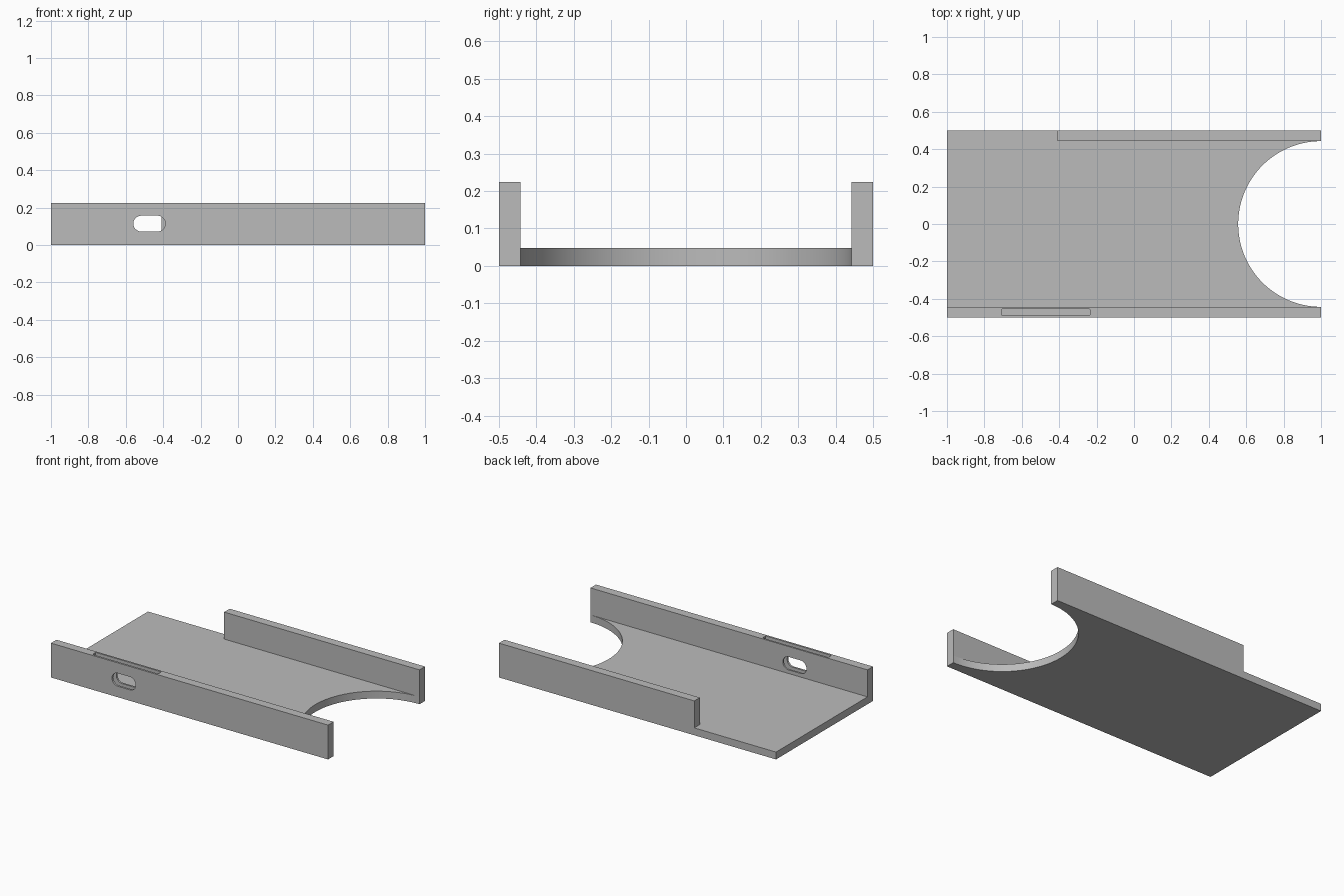
import bpy
import bmesh
from math import cos, sin, pi, radians
from mathutils import Vector

if "Cube" in bpy.data.objects:
    bpy.data.objects.remove(bpy.data.objects["Cube"])

HALF_W, INNER = 0.5, 0.443      # outer and inner half width
FLOOR, TOP = 0.048, 0.224       # floor thickness and wall height
POCKET_BOTTOM = 0.05

grey = bpy.data.materials.new("light grey")
grey.use_nodes = True
colour = (0.5, 0.5, 0.5, 1)
grey.diffuse_color = colour
grey.node_tree.nodes["Principled BSDF"].inputs["Base Color"].default_value = colour


def prism(name, outline, start, depth):
    """Extrude a closed outline of 3D points along the depth vector."""
    bm = bmesh.new()
    face = bm.faces.new([bm.verts.new(Vector(p) + Vector(start)) for p in outline])
    result = bmesh.ops.extrude_face_region(bm, geom=[face], use_keep_orig=True)
    moved = [g for g in result["geom"] if isinstance(g, bmesh.types.BMVert)]
    bmesh.ops.translate(bm, verts=moved, vec=depth)
    bmesh.ops.recalc_face_normals(bm, faces=bm.faces)
    mesh = bpy.data.meshes.new(name)
    bm.to_mesh(mesh)
    bm.free()
    mesh.materials.append(grey)
    obj = bpy.data.objects.new(name, mesh)
    bpy.context.collection.objects.link(obj)
    return obj


def rounded(w, h, r, steps=10):
    """Centred rectangle with rounded corners, as (u, v) pairs."""
    points = []
    for i, (sx, sy) in enumerate([(1, 1), (-1, 1), (-1, -1), (1, -1)]):
        for k in range(steps + 1):
            a = (i + k / steps) * pi / 2
            points.append((sx * (w / 2 - r) + r * cos(a), sy * (h / 2 - r) + r * sin(a)))
    return points


def wall(name, x0, y0):
    t = HALF_W - INNER
    outline = [(x0, y0, 0), (1, y0, 0), (1, y0 + t, 0), (x0, y0 + t, 0)]
    return prism(name, outline, (0, 0, FLOOR), (0, 0, TOP - FLOOR))


def select(obj):
    bpy.ops.object.select_all(action="DESELECT")
    obj.select_set(True)
    bpy.context.view_layer.objects.active = obj


# Floor with a half-round bite out of one end
steps = 64
arc = [(1 - INNER * sin(pi * k / steps), INNER * cos(pi * k / steps), 0)
       for k in range(steps + 1)]
corners = [(1, -HALF_W, 0), (-1, -HALF_W, 0), (-1, HALF_W, 0), (1, HALF_W, 0)]
floor = prism("floor", arc + corners, (0, 0, 0), (0, 0, FLOOR))

# Side walls: the front one is full length, the back one shorter
front_wall = wall("front_wall", -1, -HALF_W)
back_wall = wall("back_wall", -0.41, INNER)

# Cutters: oblong hole through the front wall, narrow pocket from its top
hole = prism("hole_cutter", [(u, 0, v) for u, v in rounded(0.171, 0.085, 0.0424)],
             (-0.474, -0.6, 0.114), (0, 0.3, 0))
pocket = prism("pocket_cutter", [(u, v, 0) for u, v in rounded(0.475, 0.032, 0.005, 4)],
               (-0.472, -0.471, POCKET_BOTTOM), (0, 0, 0.3))

for cutter in (pocket, hole):
    cutter.hide_render = True
    cut = front_wall.modifiers.new(cutter.name, "BOOLEAN")
    cut.operation = "DIFFERENCE"
    cut.solver = "EXACT"
    cut.object = cutter
    select(front_wall)
    bpy.ops.object.modifier_apply(modifier=cut.name)
    bpy.data.objects.remove(cutter)

# Smooth curved faces, sharp edges kept
for part in (floor, front_wall, back_wall):
    select(part)
    bpy.ops.object.shade_smooth_by_angle(angle=radians(30))
